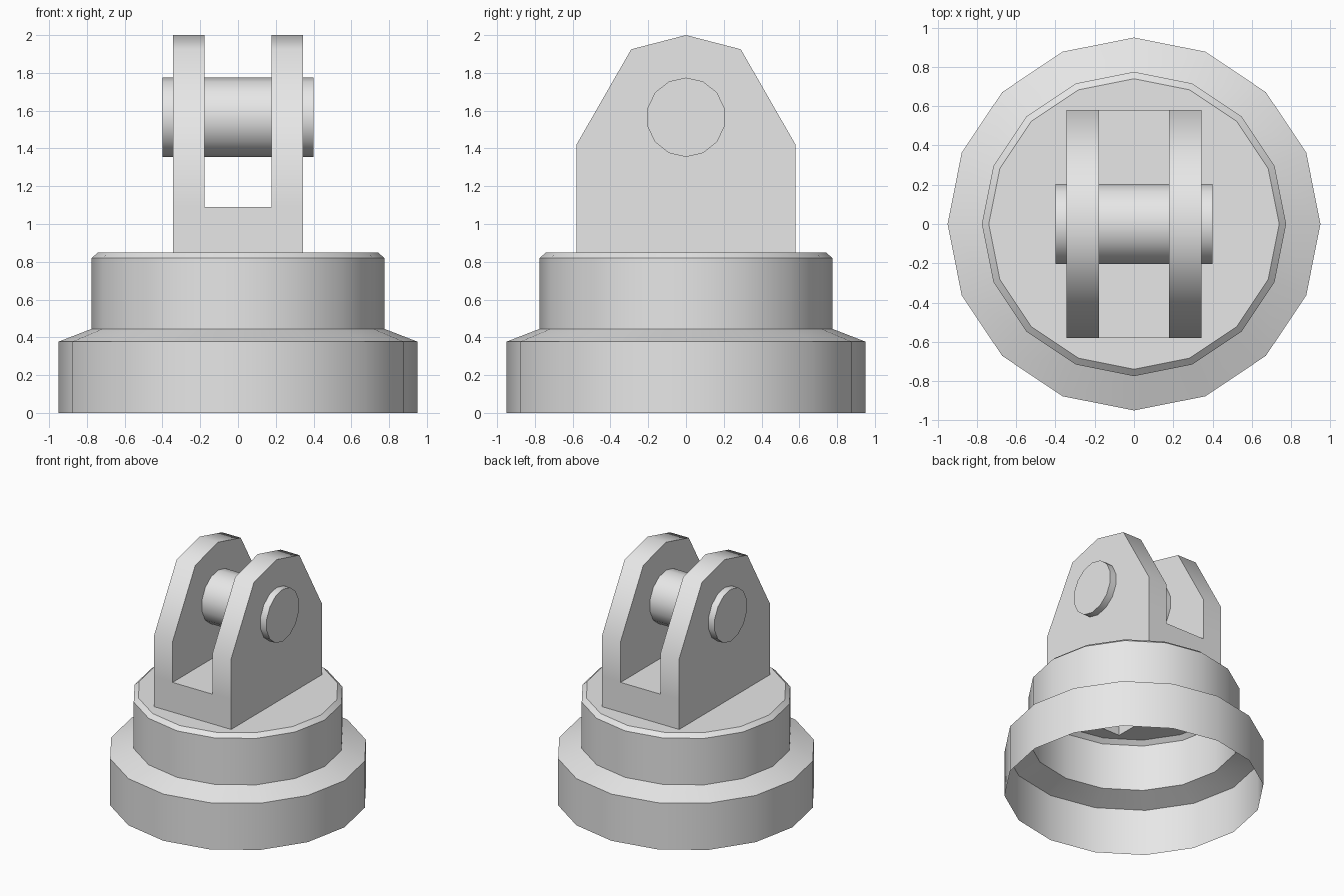
import bpy
import bmesh
from math import cos, sin, pi, radians

cube = bpy.data.objects.get("Cube")
if cube:
    bpy.data.objects.remove(cube, do_unlink=True)

grey = bpy.data.materials.new("plain grey")
grey.use_nodes = True
grey.diffuse_color = (0.8, 0.8, 0.8, 1)
grey.node_tree.nodes["Principled BSDF"].inputs["Base Color"].default_value = (0.8, 0.8, 0.8, 1)

SIDES = 16
ARM_OUT, ARM_IN, DEPTH = 0.345, 0.178, 0.58
DECK, SLOT = 0.85, 1.09


def finish(name, bm, angle):
    """Turn a bmesh into a smooth-shaded object with sharp corners."""
    bmesh.ops.recalc_face_normals(bm, faces=bm.faces)
    mesh = bpy.data.meshes.new(name)
    bm.to_mesh(mesh)
    bm.free()
    mesh.materials.append(grey)
    obj = bpy.data.objects.new(name, mesh)
    bpy.context.collection.objects.link(obj)
    bpy.ops.object.select_all(action="DESELECT")
    obj.select_set(True)
    bpy.context.view_layer.objects.active = obj
    bpy.ops.object.shade_smooth_by_angle(angle=radians(angle))
    return obj


# Stepped base: a thin shell, open below
bm = bmesh.new()
rings = []
for r, z in [(0.95, 0), (0.95, 0.377), (0.775, 0.445), (0.775, 0.82), (0.74, DECK)]:
    rings.append([bm.verts.new((r * cos(2 * pi * i / SIDES), r * sin(2 * pi * i / SIDES), z))
                  for i in range(SIDES)])
for low, high in zip(rings, rings[1:]):
    for i in range(SIDES):
        j = (i + 1) % SIDES
        bm.faces.new((low[i], low[j], high[j], high[i]))

# Deck, opening into the hollow bracket
hole = [bm.verts.new((x * ARM_OUT, y * DEPTH, DECK))
        for x, y in ((-1, -1), (1, -1), (1, 1), (-1, 1))]
rim = [bm.edges.get((rings[-1][i], rings[-1][i - 1])) for i in range(SIDES)]
rim += [bm.edges.new((hole[i], hole[i - 1])) for i in range(4)]
bmesh.ops.triangle_fill(bm, use_beauty=True, use_dissolve=False, edges=rim, normal=(0, 0, 1))
finish("base", bm, 30)

# Forked bracket: the same side profile at four stations across x
half = [(-DEPTH, DECK), (-DEPTH, SLOT), (-DEPTH, 1.42), (-0.29, 1.925)]
profile = half + [(0, 2)] + [(-y, z) for y, z in reversed(half)]
last = len(profile) - 1
bm = bmesh.new()
cols = [[bm.verts.new((x, y, z)) for y, z in profile]
        for x in (-ARM_OUT, -ARM_IN, ARM_IN, ARM_OUT)]
for a, b, edges in ((0, 1, range(last)), (1, 2, (0, last - 1)), (2, 3, range(last))):
    for i in edges:
        bm.faces.new((cols[a][i], cols[a][i + 1], cols[b][i + 1], cols[b][i]))
for c in (0, 3):
    bm.faces.new(cols[c])
for c in (1, 2):
    bm.faces.new(cols[c][1:last])
bm.faces.new((cols[1][1], cols[2][1], cols[2][last - 1], cols[1][last - 1]))
bmesh.ops.delete(bm, geom=[v for v in bm.verts if not v.link_faces], context="VERTS")
finish("fork_bracket", bm, 50)

# Cross pin through both arms
bm = bmesh.new()
PIN = 14
ends = [[bm.verts.new((x, 0.21 * sin(2 * pi * i / PIN), 1.565 + 0.21 * cos(2 * pi * i / PIN)))
         for i in range(PIN)] for x in (-0.4, 0.4)]
for i in range(PIN):
    bm.faces.new((ends[0][i - 1], ends[0][i], ends[1][i], ends[1][i - 1]))
for end in ends:
    bm.faces.new(end)
finish("cross_pin", bm, 30)
